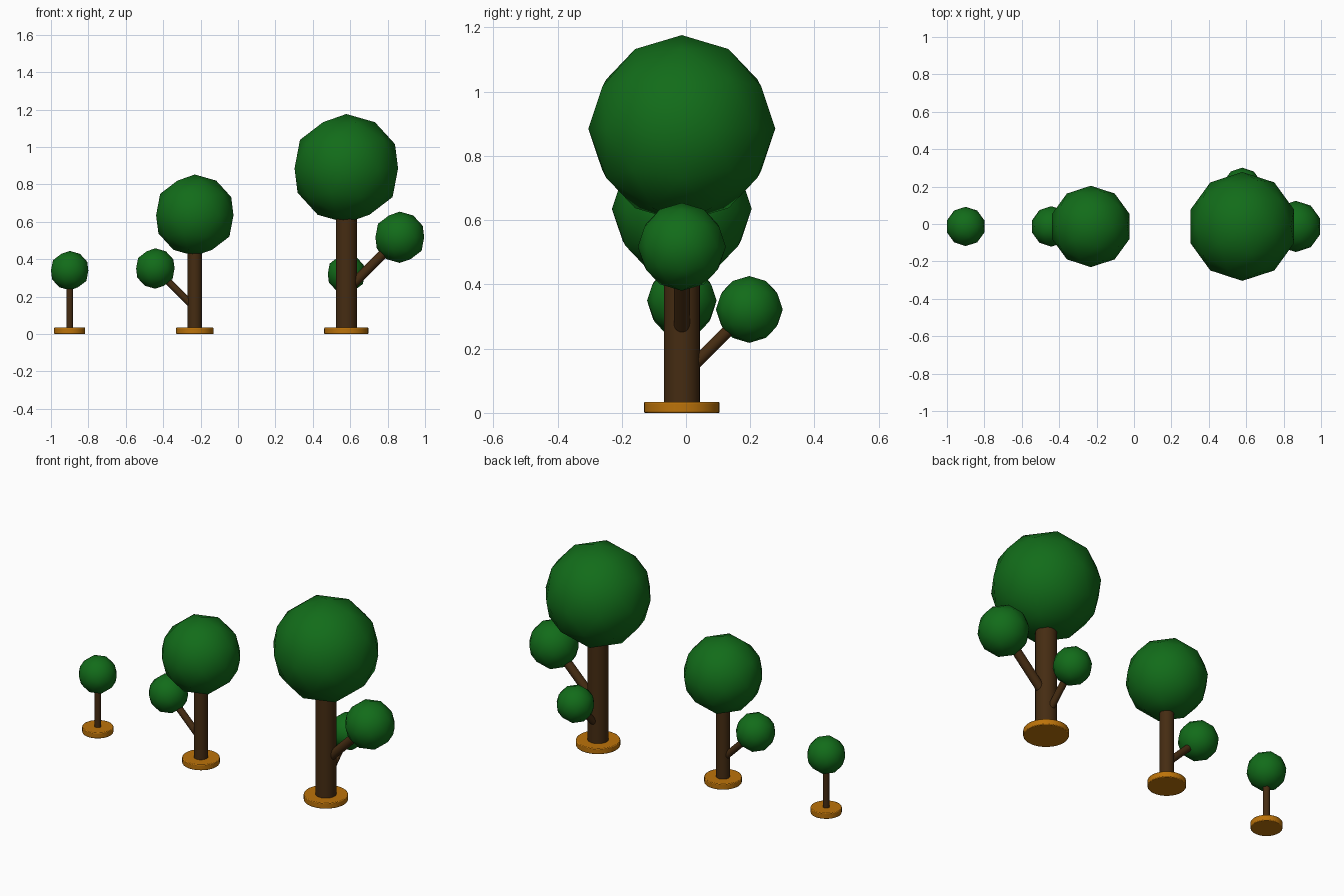
import bpy
from mathutils import Vector

if "Cube" in bpy.data.objects:
    bpy.data.objects.remove(bpy.data.objects["Cube"])

Y = -0.013  # all trees stand on one line


def material(name, rgb):
    m = bpy.data.materials.new(name)
    m.diffuse_color = (*rgb, 1)
    m.use_nodes = True
    m.node_tree.nodes["Principled BSDF"].inputs["Base Color"].default_value = m.diffuse_color
    return m


GREEN = material("leaf_green", (0.006, 0.15, 0.01))
BROWN = material("bark_brown", (0.06, 0.025, 0.006))
OCHRE = material("soil_ochre", (0.5, 0.17, 0.003))


def finish(name, mat):
    ob = bpy.context.object
    ob.name = name
    ob.data.materials.append(mat)
    return ob


def rod(name, a, b, r, mat):
    a, b = Vector(a), Vector(b)
    d = b - a
    bpy.ops.mesh.primitive_cylinder_add(vertices=32, radius=r, depth=d.length,
                                        location=(a + b) / 2,
                                        rotation=d.to_track_quat('Z', 'Y').to_euler())
    bpy.ops.object.shade_smooth_by_angle()
    return finish(name, mat)


def crown(name, c, r):
    bpy.ops.mesh.primitive_ico_sphere_add(subdivisions=2, radius=r, location=c)
    bpy.ops.object.shade_smooth()
    return finish(name, GREEN)


def tree(name, x, base_r, trunk_r, crown_z, crown_r, branches=()):
    # round base with a softened top rim
    base = rod(name + "_base", (x, Y, 0), (x, Y, 0.034), base_r, OCHRE)
    bevel = base.modifiers.new("rim", 'BEVEL')
    bevel.width = 0.004
    bevel.segments = 2
    # trunk and main crown
    rod(name + "_trunk", (x, Y, 0.02), (x, Y, crown_z), trunk_r, BROWN)
    crown(name + "_crown", (x, Y, crown_z), crown_r)
    # side branches rise at 45 degrees from the trunk axis
    for i, (dx, dy, z, r, ball_r) in enumerate(branches, 1):
        tip = (x + dx, Y + dy, z)
        start = (x, Y, z - abs(dx) - abs(dy))
        rod(f"{name}_branch_{i}", start, tip, r, BROWN)
        crown(f"{name}_branch_crown_{i}", tip, ball_r)


tree("small_tree", -0.90, 0.083, 0.018, 0.339, 0.105)
tree("medium_tree", -0.231, 0.10, 0.038, 0.635, 0.2175,
     [(-0.211, 0, 0.350, 0.019, 0.108)])
tree("large_tree", 0.579, 0.118, 0.056, 0.885, 0.291,
     [(0.286, 0, 0.517, 0.025, 0.137), (0, 0.21, 0.322, 0.019, 0.104)])
